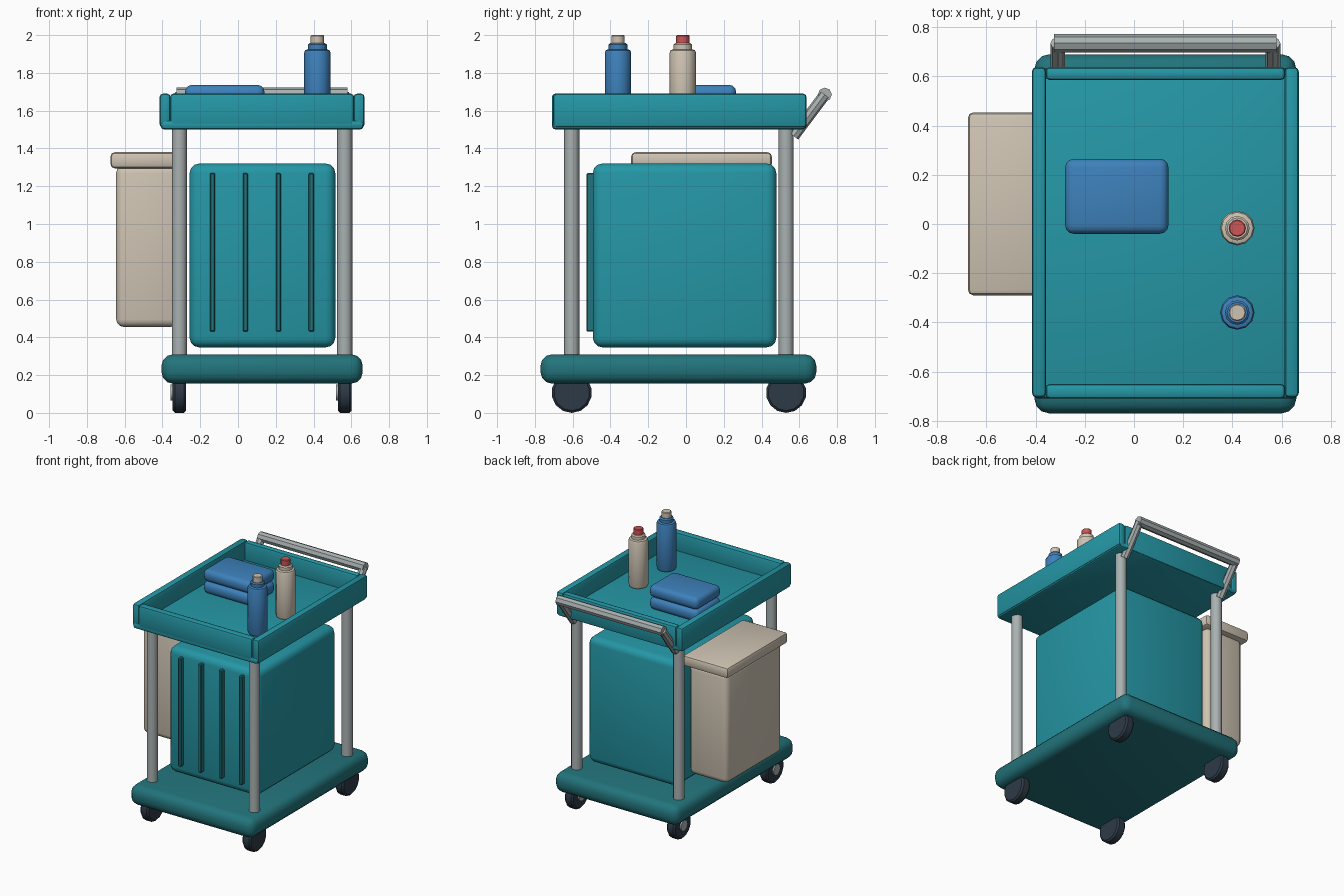
import bpy, math
from mathutils import Vector

if "Cube" in bpy.data.objects:
    bpy.data.objects.remove(bpy.data.objects["Cube"])


def mat(name, rgb):
    m = bpy.data.materials.new(name)
    m.diffuse_color = (*rgb, 1)
    m.use_nodes = True
    m.node_tree.nodes["Principled BSDF"].inputs["Base Color"].default_value = m.diffuse_color
    return m


TEAL = mat("teal", (0.018, 0.31, 0.38))
DARK = mat("dark teal", (0.016, 0.175, 0.2))
CREAM = mat("cream", (0.62, 0.55, 0.45))
BLUE = mat("blue", (0.047, 0.22, 0.50))
RED = mat("red", (0.62, 0.09, 0.09))
GREY = mat("metal grey", (0.40, 0.44, 0.44))
TYRE = mat("tyre", (0.026, 0.042, 0.062))


def finish(o, name, m, bevel, segs):
    o.name = name
    o.data.materials.append(m)
    if bevel:
        b = o.modifiers.new("bevel", 'BEVEL')
        b.width, b.segments, b.limit_method = bevel, segs, 'ANGLE'
        b.angle_limit = math.radians(40)
        bpy.ops.object.modifier_apply(modifier=b.name)
    bpy.ops.object.shade_smooth_by_angle(angle=math.radians(35))
    return o


def box(name, m, x, y, z, bevel=0.0, segs=2):
    """Box from (min, max) pairs on each axis."""
    bpy.ops.mesh.primitive_cube_add(size=1, location=[(a + b) / 2 for a, b in (x, y, z)])
    o = bpy.context.object
    o.scale = [b - a for a, b in (x, y, z)]
    bpy.ops.object.transform_apply(location=False, rotation=False, scale=True)
    return finish(o, name, m, bevel, segs)


def rod(name, m, p, q, r, sides=12, bevel=0.0, segs=2):
    """Cylinder from point p to point q."""
    p, q = Vector(p), Vector(q)
    bpy.ops.mesh.primitive_cylinder_add(vertices=sides, radius=r, depth=(q - p).length,
                                        location=(p + q) / 2)
    o = bpy.context.object
    o.rotation_euler = (q - p).to_track_quat('Z', 'Y').to_euler()
    return finish(o, name, m, bevel, segs)


# base platform
box("base", DARK, (-0.405, 0.66), (-0.77, 0.69), (0.155, 0.31), 0.06, 3)

# posts, wheels and hubs
for sx, x in (("left", -0.31), ("right", 0.565)):
    for sy, y in (("front", -0.605), ("back", 0.53)):
        rod(f"{sy}_{sx}_post", GREY, (x, y, 0.29), (x, y, 1.52), 0.04)
        rod(f"{sy}_{sx}_wheel", TYRE, (x - 0.036, y, 0.107), (x + 0.036, y, 0.107), 0.107, 14, 0.012, 1)
        rod(f"{sy}_{sx}_hub", GREY, (x - 0.047, y, 0.107), (x, y, 0.107), 0.042, 12)

# tray floor and walls
box("tray_floor", TEAL, (-0.41, 0.665), (-0.71, 0.635), (1.5, 1.55), 0.02)
for n, a, b in (("left", -0.415, -0.357), ("right", 0.612, 0.67)):
    box(f"tray_{n}_wall", TEAL, (a, b), (-0.705, 0.638), (1.51, 1.69), 0.018)
for n, a, b in (("front", -0.71, -0.65), ("back", 0.585, 0.638)):
    box(f"tray_{n}_wall", TEAL, (-0.36, 0.615), (a, b), (1.503, 1.69), 0.018)

# bag with front ribs
box("bag", TEAL, (-0.256, 0.515), (-0.493, 0.478), (0.347, 1.32), 0.05, 3)
for i in range(4):
    x = -0.135 + i * 0.1745
    box(f"bag_rib_{i + 1}", DARK, (x - 0.014, x + 0.014), (-0.527, -0.48), (0.43, 1.27), 0.006, 1)

# side bin with lid
box("bin", CREAM, (-0.645, -0.315), (-0.26, 0.42), (0.455, 1.31), 0.04, 3)
box("bin_lid", CREAM, (-0.675, -0.285), (-0.29, 0.454), (1.295, 1.38), 0.022, 2)

# push handle
for n, x in (("left", -0.31), ("right", 0.565)):
    rod(f"handle_{n}_arm", GREY, (x, 0.57, 1.465), (x, 0.735, 1.685), 0.03, 8)
rod("handle_bar", GREY, (-0.325, 0.735, 1.685), (0.58, 0.735, 1.685), 0.037, 8)

# folded towels
for i, z in enumerate((1.55, 1.643)):
    box(f"towel_{i + 1}", BLUE, (-0.28, 0.14), (-0.04, 0.265), (z, z + 0.093), 0.035, 3)

# spray bottles
for n, y, body, cap in (("front", -0.36, BLUE, CREAM), ("rear", -0.017, CREAM, RED)):
    x = 0.42
    rod(f"{n}_bottle", body, (x, y, 1.55), (x, y, 1.925), 0.07, 12, 0.018, 2)
    rod(f"{n}_bottle_neck", body, (x, y, 1.91), (x, y, 1.957), 0.05, 12, 0.008, 1)
    rod(f"{n}_bottle_cap", cap, (x, y, 1.94), (x, y, 2.0), 0.035, 12, 0.004, 1)
